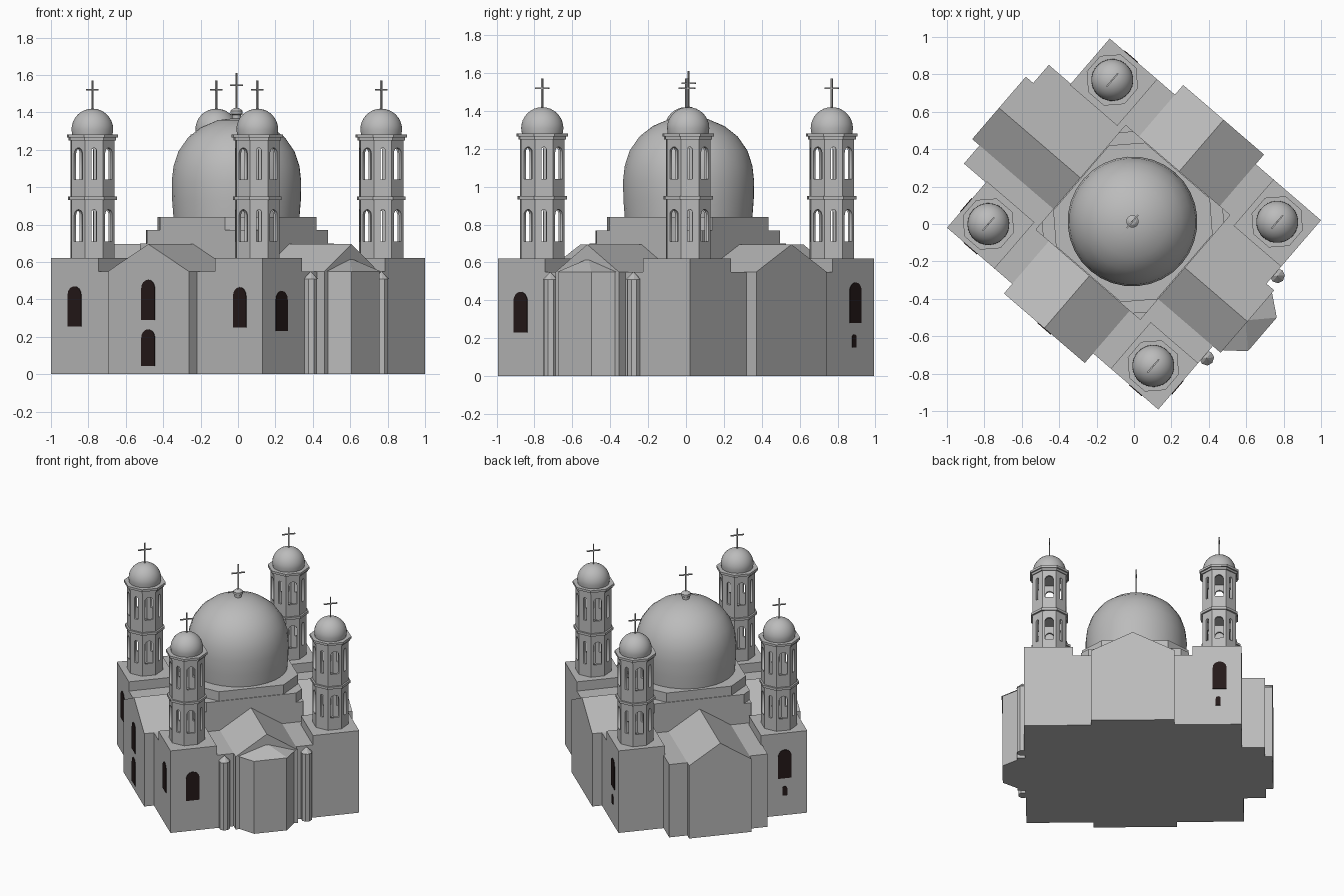
import bpy, bmesh
from math import radians, pi, cos, sin, tan
from mathutils import Matrix, Vector

if "Cube" in bpy.data.objects:
    bpy.data.objects.remove(bpy.data.objects["Cube"])

# The whole church is turned on its plot
TURN = Matrix.Rotation(radians(49.3), 4, 'Z')
SEGMENTS = 32


def material(name, colour):
    mat = bpy.data.materials.new(name)
    mat.use_nodes = True
    mat.diffuse_color = colour
    mat.node_tree.nodes["Principled BSDF"].inputs["Base Color"].default_value = colour
    return mat


STONE = material("grey_stone", (0.5, 0.5, 0.5, 1))
DARK = material("dark_window", (0.018, 0.01, 0.01, 1))


def move(x, y, z=0):
    return Matrix.Translation((x, y, z))


def facing(angle, dist, offset=0):
    """Frame on a wall: x along the wall, y up, z outward (0 = apse side)."""
    return (Matrix.Rotation(radians(angle), 4, 'Z') @ move(offset, -dist)
            @ Matrix.Rotation(pi / 2, 4, 'X'))


def add(name, bm, matrix=Matrix(), mat=STONE, smooth=False):
    bmesh.ops.recalc_face_normals(bm, faces=bm.faces)
    mesh = bpy.data.meshes.new(name)
    bm.to_mesh(mesh)
    bm.free()
    mesh.materials.append(mat)
    if smooth:
        mesh.shade_smooth()
    obj = bpy.data.objects.new(name, mesh)
    bpy.context.collection.objects.link(obj)
    obj.matrix_world = TURN @ matrix
    return obj


def prism(name, points, low, high, matrix=Matrix(), mat=STONE):
    bm = bmesh.new()
    face = bm.faces.new([bm.verts.new((x, y, low)) for x, y in points])
    top = bmesh.ops.extrude_face_region(bm, geom=[face])["geom"]
    bmesh.ops.translate(bm, vec=(0, 0, high - low),
                        verts=[v for v in top if isinstance(v, bmesh.types.BMVert)])
    return add(name, bm, matrix, mat)


def rect(x0, x1, y0, y1):
    return [(x0, y0), (x1, y0), (x1, y1), (x0, y1)]


def octagon(apothem):
    r = apothem / cos(pi / 8)
    return [(r * cos(pi / 8 + k * pi / 4), r * sin(pi / 8 + k * pi / 4)) for k in range(8)]


def cut_square(half, cut):
    """Square with corners cut at the given distance from the centre."""
    c = cut * 2 ** 0.5 - half
    return [(half, -c), (half, c), (c, half), (-c, half),
            (-half, c), (-half, -c), (-c, -half), (c, -half)]


def arch(width, low, high):
    r = width / 2
    return [(-r, low), (r, low)] + [
        (r * cos(k * pi / 8), high - r + r * sin(k * pi / 8)) for k in range(9)]


def lathe(name, profile, matrix, smooth=True):
    bm = bmesh.new()
    verts = [bm.verts.new((r, 0, z)) for r, z in profile]
    edges = [bm.edges.new(pair) for pair in zip(verts, verts[1:])]
    bmesh.ops.spin(bm, geom=verts + edges, cent=(0, 0, 0), axis=(0, 0, 1),
                   angle=2 * pi, steps=SEGMENTS)
    bmesh.ops.remove_doubles(bm, verts=bm.verts, dist=0.0001)
    return add(name, bm, matrix, smooth=smooth)


def cross(name, low, high, bar, matrix):
    t = 0.004
    prism(name + "_post", rect(-t, t, -t, t), low, high, matrix)
    prism(name + "_bar", rect(-0.047, 0.047, -t, t), bar - t, bar + t, matrix)


# Main body and raised corner blocks
prism("main_body", rect(-0.667, 0.667, -0.745, 0.745), 0, 0.55)
for sx in (-1, 1):
    for sy in (-1, 1):
        prism("corner_block", [(sx * x, sy * y) for x, y in rect(0.34, 0.667, 0.41, 0.745)],
              0, 0.62)

# Gabled cross arms
EAVE, RIDGE = 0.55, 0.695
for name, angle, half, reach in (("apse_arm", 0, 0.22, 0.80), ("left_arm", 90, 0.285, 0.735),
                                 ("entrance_arm", 180, 0.22, 0.952),
                                 ("right_arm", -90, 0.285, 0.735)):
    gable = [(-half, 0), (half, 0), (half, EAVE), (0, RIDGE), (-half, EAVE)]
    prism(name, gable, 0, reach - 0.3, facing(angle, 0.3))
prism("entrance_annex", rect(-0.348, 0.348, 0.7, 0.9), 0, EAVE)

# Apse with its faceted roof
plan = [(-0.2, -0.79), (-0.115, -0.9), (0.115, -0.9), (0.2, -0.79)]
prism("apse", plan, 0, EAVE)
bm = bmesh.new()
apex = bm.verts.new((0, -0.79, 0.62))
eaves = [bm.verts.new((x * 1.03, y - 0.005, EAVE)) for x, y in plan]
for a, b in zip(eaves, eaves[1:]):
    bm.faces.new((a, b, apex))
bm.faces.new(eaves)
add("apse_roof", bm)

# Slim columns with pointed caps beside the apse
for x in (-0.29, 0.29):
    prism("apse_column", octagon(0.034), 0, 0.51, move(x, -0.762))
    bm = bmesh.new()
    bmesh.ops.create_cone(bm, segments=8, radius1=0.04, radius2=0, depth=0.04)
    add("column_cap", bm, move(x, -0.762, 0.53))

# Stepped base under the main dome
for name, half, cut, low, high in (("dome_base_low", 0.37, 0.52, 0.5, 0.70),
                                   ("dome_base_middle", 0.37, 0.485, 0.70, 0.77),
                                   ("dome_base_top", 0.365, 0.42, 0.77, 0.84)):
    prism(name, cut_square(half, cut), low, high, move(0.003, 0.01))

# Main dome, finial and cross
centre = move(0.005, 0.015)
lathe("main_dome", [(0.338, 0.84), (0.345, 0.93), (0.347, 1.03), (0.338, 1.11), (0.312, 1.19),
                    (0.26, 1.265), (0.19, 1.32), (0.1, 1.358), (0, 1.37)], centre)
lathe("dome_finial", [(0.024, 1.355), (0.024, 1.385), (0.033, 1.39), (0.033, 1.408),
                      (0.018, 1.42), (0, 1.424)], centre, smooth=False)
cross("main_cross", 1.42, 1.61, 1.545, centre)


# Tower wall panels with open arched windows
APOTHEM, WALL = 0.115, 0.016
def tower_panel(width):
    curve = bpy.data.curves.new("panel", 'CURVE')
    curve.dimensions, curve.fill_mode, curve.extrude = '2D', 'BOTH', WALL / 2
    side = APOTHEM * tan(pi / 8)
    for outline in (rect(-side, side, 0.62, 1.27), arch(width, 0.71, 0.88),
                    arch(width, 1.04, 1.21)):
        spline = curve.splines.new('POLY')
        spline.points.add(len(outline) - 1)
        for point, (x, y) in zip(spline.points, outline):
            point.co = (x, y, 0, 1)
        spline.use_cyclic_u = True
    obj = bpy.data.objects.new("panel", curve)
    bpy.context.collection.objects.link(obj)
    bpy.context.view_layer.update()
    mesh = bpy.data.meshes.new_from_object(obj.evaluated_get(
        bpy.context.evaluated_depsgraph_get()))
    bpy.data.objects.remove(obj)
    return mesh


panels = [tower_panel(0.058), tower_panel(0.026)]
for x in (-0.508, 0.508):
    for y in (-0.573, 0.59):
        spot = move(x, y)
        bm = bmesh.new()
        for k in range(8):
            start = len(bm.verts)
            bm.from_mesh(panels[k % 2])
            bm.verts.ensure_lookup_table()
            bmesh.ops.transform(bm, matrix=facing(k * 45, APOTHEM - WALL / 2),
                                verts=bm.verts[start:])
        add("tower_walls", bm, spot)
        # Ledges, cap dome and cross
        for name, apothem, low, high in (("tower_ledge", 0.127, 0.932, 0.95),
                                         ("tower_cornice_low", 0.123, 1.25, 1.265),
                                         ("tower_cornice", 0.133, 1.265, 1.282)):
            prism(name, octagon(apothem), low, high, spot)
        arc = [(0.112 * cos(k * pi / 16), 1.308 + 0.112 * sin(k * pi / 16)) for k in range(9)]
        lathe("tower_dome", [(0.108, 1.28)] + arc, spot)
        cross("tower_cross", 1.41, 1.57, 1.52, spot)

# Dark arched windows: wall angle, wall distance, offset, width, bottom, top
for angle, dist, offset, width, low, high in (
        (-90, 0.667, -0.578, 0.095, 0.255, 0.47), (-90, 0.667, 0.587, 0.09, 0.25, 0.465),
        (-90, 0.735, 0, 0.095, 0.29, 0.505), (-90, 0.735, 0, 0.095, 0.045, 0.24),
        (0, 0.745, -0.51, 0.095, 0.23, 0.445),
        (90, 0.667, 0.595, 0.095, 0.28, 0.495), (90, 0.667, 0.585, 0.034, 0.15, 0.22),
        (180, 0.745, 0.508, 0.095, 0.28, 0.495), (180, 0.745, 0.508, 0.034, 0.15, 0.22)):
    prism("arched_window", arch(width, low, high), -0.002, 0.004,
          facing(angle, dist, offset), DARK)
